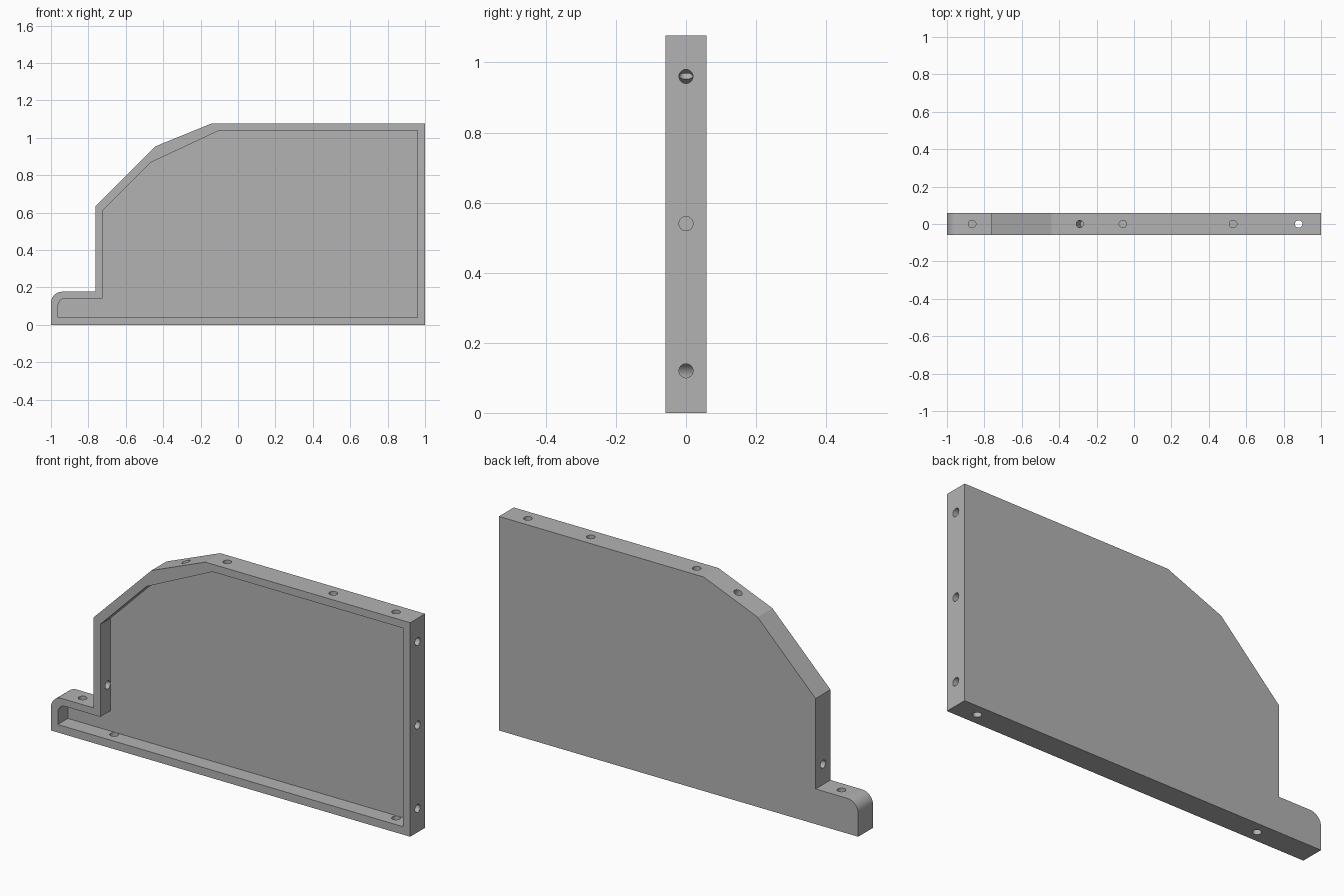
import bpy, bmesh, math
from mathutils import Vector

cube = bpy.data.objects.get("Cube")
if cube:
    bpy.data.objects.remove(cube, do_unlink=True)

HALF = 0.059       # half the panel depth
FLOOR = 0.021      # y of the recess floor

grey = bpy.data.materials.new("plain grey")
grey.use_nodes = True
COLOUR = (0.45, 0.45, 0.45, 1)
grey.diffuse_color = COLOUR
grey.node_tree.nodes["Principled BSDF"].inputs["Base Color"].default_value = COLOUR


def new_object(name, bm):
    bmesh.ops.recalc_face_normals(bm, faces=bm.faces)
    mesh = bpy.data.meshes.new(name)
    bm.to_mesh(mesh)
    bm.free()
    mesh.materials.append(grey)
    obj = bpy.data.objects.new(name, mesh)
    bpy.context.collection.objects.link(obj)
    return obj


def slab(name, outline, y0, y1):
    """Extrude an x-z outline from y0 to y1."""
    bm = bmesh.new()
    face = bm.faces.new([bm.verts.new((x, y0, z)) for x, z in outline])
    ext = bmesh.ops.extrude_face_region(bm, geom=[face])["geom"]
    moved = [v for v in ext if isinstance(v, bmesh.types.BMVert)]
    bmesh.ops.translate(bm, verts=moved, vec=(0, y1 - y0, 0))
    return new_object(name, bm)


def rounded_toe(left, top, r, steps=10):
    """Arc of the rounded upper corner of the toe."""
    angles = [math.pi / 2 * (1 + i / steps) for i in range(steps + 1)]
    return [(left + r + r * math.cos(a), top - r + r * math.sin(a)) for a in angles]


def hole_cutter(x, z, nx, nz):
    """Peg set along the wall normal, just deep enough to reach the recess."""
    bm = bmesh.new()
    bmesh.ops.create_cone(bm, cap_ends=True, segments=32, radius1=0.02,
                          radius2=0.02, depth=0.16)
    obj = new_object("hole_cutter", bm)
    obj.location = (x, 0, z)
    obj.rotation_mode = "QUATERNION"
    obj.rotation_quaternion = Vector((nx, 0, nz)).to_track_quat("Z", "Y")
    return obj


# Outer body and front recess outlines
outer = [(1, 0), (1, 1.077), (-0.14, 1.077), (-0.44, 0.955), (-0.763, 0.632),
         (-0.763, 0.177)] + rounded_toe(-1, 0.177, 0.06) + [(-1, 0)]
inner = [(0.96, 0.04), (0.96, 1.039), (-0.1, 1.039), (-0.468, 0.867), (-0.725, 0.608),
         (-0.725, 0.142)] + rounded_toe(-0.962, 0.142, 0.042) + [(-0.962, 0.04)]
panel = slab("recessed_side_panel", outer, -HALF, HALF)
cutters = [slab("recess_cutter", inner, -HALF - 0.1, FLOOR)]

# Screw holes through the rim: right edge, top edge, underside
cutters += [hole_cutter(1, z, 1, 0) for z in (0.12, 0.54, 0.96)]
cutters += [hole_cutter(x, 1.077, 0, 1) for x in (-0.06, 0.53, 0.88)]
cutters += [hole_cutter(x, 0, 0, -1) for x in (-0.69, 0.88)]
# Toe, upright edge and shallow slope
cutters += [hole_cutter(-0.865, 0.177, 0, 1), hole_cutter(-0.763, 0.28, -1, 0),
            hole_cutter(-0.29, 1.016, -0.122, 0.3)]

bpy.ops.object.select_all(action="DESELECT")
panel.select_set(True)
bpy.context.view_layer.objects.active = panel
for cutter in cutters:
    cutter.hide_render = True
    mod = panel.modifiers.new("cut", "BOOLEAN")
    mod.operation, mod.solver, mod.object = "DIFFERENCE", "EXACT", cutter
    bpy.ops.object.modifier_apply(modifier=mod.name)
    bpy.data.objects.remove(cutter, do_unlink=True)

bpy.ops.object.shade_smooth_by_angle(angle=math.radians(20))
